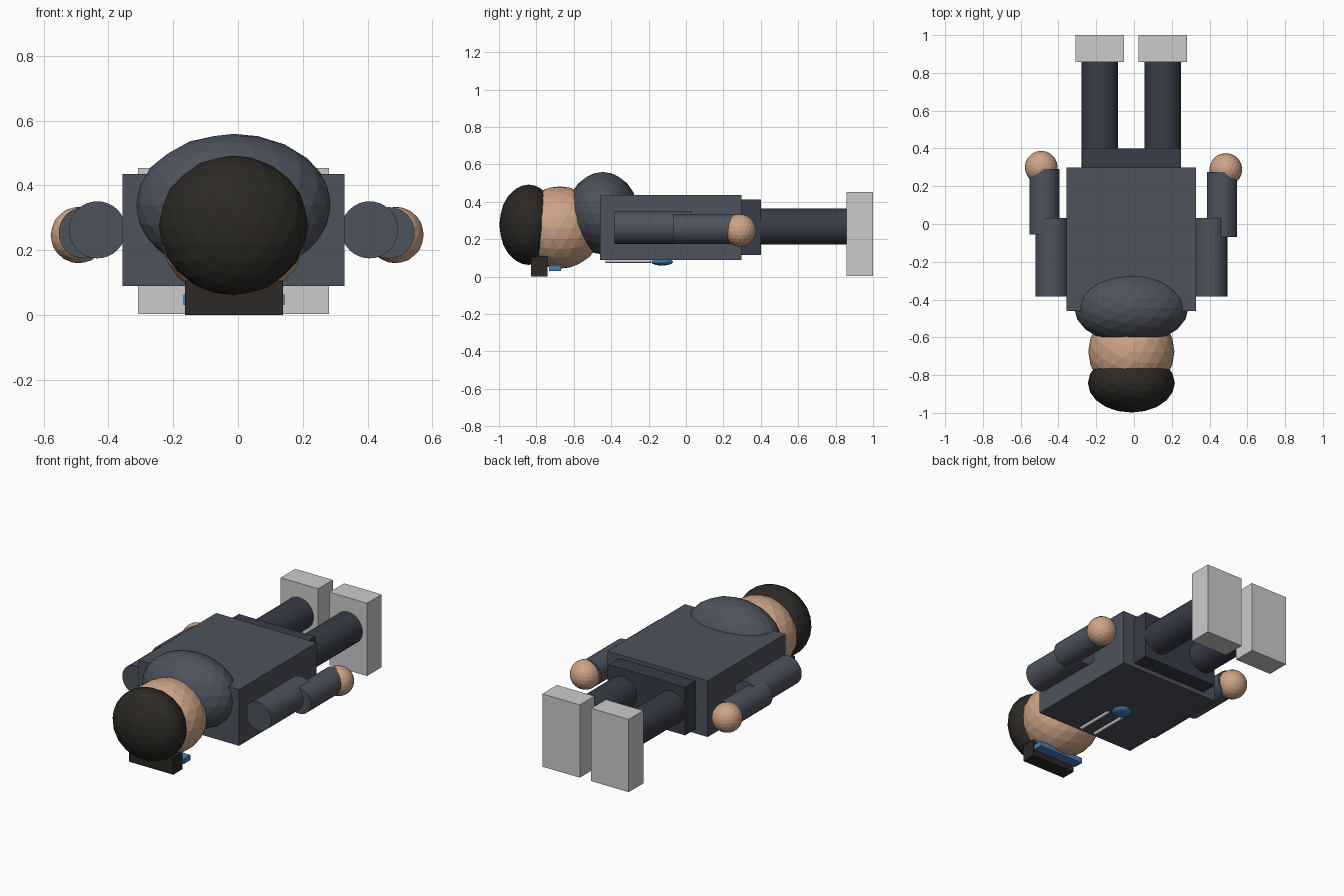
import bpy
import math

if "Cube" in bpy.data.objects:
    bpy.data.objects.remove(bpy.data.objects["Cube"])

CX = -0.014  # centre line of the body


def material(name, r, g, b):
    m = bpy.data.materials.new(name)
    m.diffuse_color = (r, g, b, 1)
    m.use_nodes = True
    m.node_tree.nodes["Principled BSDF"].inputs["Base Color"].default_value = m.diffuse_color
    return m


HOODIE = material("hoodie_cloth", 0.075, 0.085, 0.11)
PANTS = material("trouser_cloth", 0.04, 0.045, 0.065)
SKIN = material("skin", 0.62, 0.37, 0.24)
HAIR = material("hair", 0.025, 0.022, 0.018)
BLUE = material("blue", 0.06, 0.22, 0.48)


def finish(name, mat):
    o = bpy.context.object
    o.name = name
    bpy.ops.object.transform_apply(location=False, rotation=True, scale=True)
    if mat:
        o.data.materials.append(mat)
    return o


def box(name, x, y, z, mat=None):
    """Box from (min, max) ranges."""
    r = (x, y, z)
    bpy.ops.mesh.primitive_cube_add(size=1, location=[(a + b) / 2 for a, b in r])
    bpy.context.object.scale = [b - a for a, b in r]
    return finish(name, mat)


def ball(name, loc, radii, mat, sub=3):
    bpy.ops.mesh.primitive_ico_sphere_add(subdivisions=sub, radius=1, location=loc)
    bpy.context.object.scale = radii
    return finish(name, mat)


def rod(name, x, z, y0, y1, r, mat=None, sides=32):
    """Cylinder running along y."""
    bpy.ops.mesh.primitive_cylinder_add(vertices=sides, radius=r, depth=y1 - y0,
                                        location=(x, (y0 + y1) / 2, z),
                                        rotation=(math.pi / 2, 0, 0))
    return finish(name, mat)


# Torso and hips
box("torso", (-0.357, 0.329), (-0.46, 0.298), (0.093, 0.44), HOODIE)
box("hips", (-0.274, 0.249), (0.20, 0.40), (0.12, 0.417), PANTS)

# Head, hair and hood
ball("head", (CX, -0.675, 0.266), (0.228, 0.228, 0.22), SKIN)
ball("hair", (CX, -0.842, 0.281), (0.23, 0.156, 0.215), HAIR)
ball("hood", (CX, -0.445, 0.343), (0.302, 0.19, 0.22), HOODIE)

# Fringe and glasses on the downward face
box("hair_fringe", (-0.163, 0.139), (-0.83, -0.74), (0.005, 0.11), HAIR)
box("glasses", (-0.168, 0.143), (-0.732, -0.668), (0.035, 0.067), BLUE)

# Drawstrings and badge on the chest
for side, s in (("left", -1), ("right", 1)):
    rod("drawstring_" + side, CX + s * 0.05, 0.087, -0.43, -0.187, 0.01, None, 12)
badge = ball("chest_badge", (CX, -0.128, 0.082), (0.058, 0.058, 0.019), BLUE)

# Legs and feet
for side, s in (("left", -1), ("right", 1)):
    x = CX + s * 0.167
    rod("leg_" + side, x, 0.272, 0.25, 0.87, 0.097, PANTS)
    box("foot_" + side, (x - 0.128, x + 0.128), (0.857, 1.0), (0.008, 0.457))

# Arms: the two forearms and hands are slightly uneven
for side, s, fx, fy, hx, hy in (("left", -1, -0.474, 0.29, -0.491, 0.300),
                                ("right", 1, 0.466, 0.275, 0.486, 0.288)):
    rod("upper_arm_" + side, CX + s * 0.42, 0.267, -0.383, 0.033, 0.088, HOODIE)
    rod("forearm_" + side, fx, 0.258, fy - 0.345, fy, 0.079, HOODIE)
    ball("hand_" + side, (hx, hy, 0.251), (0.087,) * 3, SKIN)

# Rest the model on the ground at exactly z = 0
for o in bpy.data.objects:
    o.location.z -= 0.004
